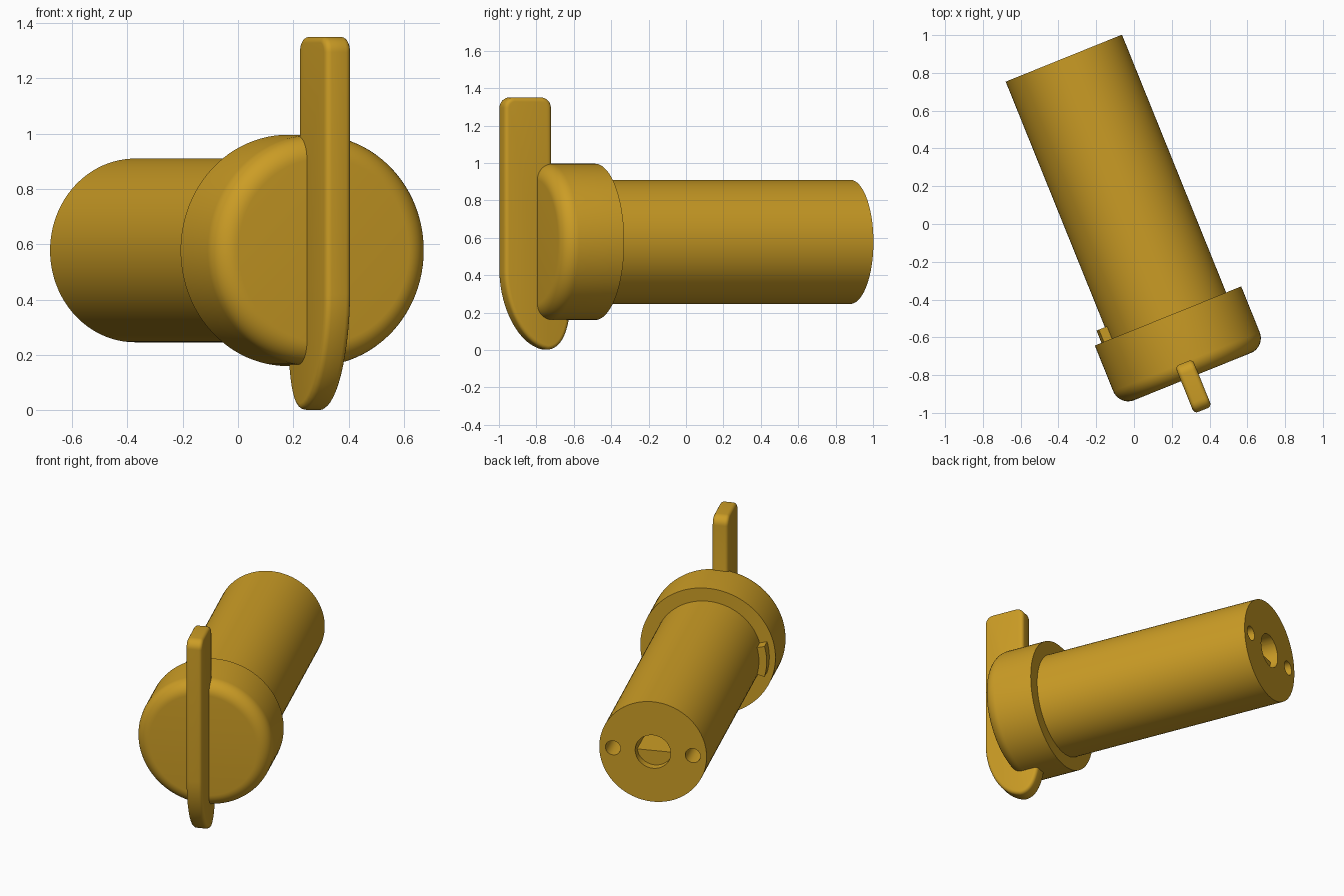
import bpy, bmesh, math
from mathutils import Matrix, Vector

if "Cube" in bpy.data.objects:
    bpy.data.objects.remove(bpy.data.objects["Cube"])

BRASS = bpy.data.materials.new("brass")
BRASS.diffuse_color = (0.60, 0.335, 0.0185, 1)
BRASS.use_nodes = True
BRASS.node_tree.nodes["Principled BSDF"].inputs["Base Color"].default_value = BRASS.diffuse_color

# Local frame: origin at the centre of the collar's rear face, -y runs forward along the barrel
FRAME = Matrix.Translation((0.18, -0.487, 0.578)) @ Matrix.Rotation(math.radians(22), 4, 'Z')


def add_object(name, bm):
    bmesh.ops.recalc_face_normals(bm, faces=bm.faces)
    mesh = bpy.data.meshes.new(name)
    bm.to_mesh(mesh)
    bm.free()
    mesh.materials.append(BRASS)
    ob = bpy.data.objects.new(name, mesh)
    bpy.context.collection.objects.link(ob)
    ob.matrix_world = FRAME
    return ob


def activate(ob):
    bpy.ops.object.select_all(action='DESELECT')
    ob.select_set(True)
    bpy.context.view_layer.objects.active = ob


def smooth(ob):
    activate(ob)
    bpy.ops.object.shade_smooth_by_angle(angle=math.radians(30))


def lathe(name, profile, steps=96, x=0.0):
    """Spin (radius, y) points around the y axis."""
    bm = bmesh.new()
    rings = []
    for r, y in profile:
        rings.append([bm.verts.new((x + r * math.cos(2 * math.pi * i / steps), y,
                                    r * math.sin(2 * math.pi * i / steps))) for i in range(steps)])
    for a, b in zip(rings, rings[1:]):
        for i in range(steps):
            j = (i + 1) % steps
            bm.faces.new((a[i], a[j], b[j], b[i]))
    bm.faces.new(rings[0])
    bm.faces.new(rings[-1])
    return add_object(name, bm)


def extrude(name, points, vec):
    bm = bmesh.new()
    face = bm.faces.new([bm.verts.new(p) for p in points])
    out = bmesh.ops.extrude_face_region(bm, geom=[face])
    bmesh.ops.translate(bm, vec=vec, verts=[v for v in out["geom"] if isinstance(v, bmesh.types.BMVert)])
    return add_object(name, bm)


def cut(ob, cutter):
    mod = ob.modifiers.new("cut", 'BOOLEAN')
    mod.operation, mod.solver, mod.object = 'DIFFERENCE', 'EXACT', cutter
    activate(ob)
    bpy.ops.object.modifier_apply(modifier=mod.name)
    bpy.data.objects.remove(cutter)


# Barrel with a central bore and two small pin holes in its rear end
REAR = 1.472
barrel = lathe("barrel", [(0.332, -0.05), (0.332, REAR)])
bpy.context.view_layer.update()
cut(barrel, lathe("bore_cutter", [(0.11, REAR - 0.6), (0.11, REAR + 0.1)], 48))
for side in (-1, 1):
    cut(barrel, lathe("pin_cutter", [(0.047, REAR - 0.2), (0.047, REAR + 0.1)], 32, side * 0.247))
smooth(barrel)

# Half-round tang recessed inside the bore
arc = [math.pi + math.pi * i / 24 for i in range(25)]
smooth(extrude("bore_tang", [(0.109 * math.cos(a), REAR - 0.59, -0.015 + 0.095 * math.sin(a)) for a in arc],
               Vector((0, 0.54, 0))))

# Collar with a rounded front rim
R, DEPTH, FILLET = 0.418, 0.346, 0.085
rim = [(R - FILLET + FILLET * math.cos(a), -(DEPTH - FILLET) - FILLET * math.sin(a))
       for a in (math.pi / 2 * i / 10 for i in range(11))]
smooth(lathe("collar", [(R, 0)] + rim))

# Locating key: curved block on the barrel behind the collar
spread = [math.pi + 0.27 * (i / 6 - 1) for i in range(13)]
key = [(0.38 * math.cos(a), 0.07, 0.38 * math.sin(a)) for a in spread]
key += [(0.31 * math.cos(a), 0.07, 0.31 * math.sin(a)) for a in reversed(spread)]
smooth(extrude("locating_key", key, Vector((0, -0.08, 0))))

# Thumb lever: outline of (forward distance, height above ground), swept back at the foot
FRONT, BACK, TOP, CORNER = 0.531, 0.261, 1.35, 0.055
outline = []
for cx, start in ((BACK + CORNER, math.pi), (FRONT - CORNER, math.pi / 2)):
    outline += [(cx + CORNER * math.cos(start - math.pi / 2 * i / 8),
                 TOP - CORNER + CORNER * math.sin(start - math.pi / 2 * i / 8)) for i in range(9)]


def bezier(p0, p1, p2, p3, n=14):
    return [tuple((1 - t) ** 3 * a + 3 * t * (1 - t) ** 2 * b + 3 * t * t * (1 - t) * c + t ** 3 * d
                  for a, b, c, d in zip(p0, p1, p2, p3)) for t in (i / n for i in range(n + 1))]


outline += bezier((FRONT, 0.42), (FRONT, 0.24), (0.43, 0.03), (0.285, 0.002))
outline += bezier((0.285, 0.002), (0.20, 0.0), (0.165, 0.10), (0.152, 0.20))[1:]
outline += [(0.20, 0.45), (BACK, 0.60)]
lever = extrude("thumb_lever", [(-0.065, -f, z - 0.578) for f, z in outline], Vector((0.1, 0, 0)))
bevel = lever.modifiers.new("soft_edges", 'BEVEL')
bevel.width, bevel.segments = 0.022, 4
bevel.limit_method, bevel.angle_limit = 'ANGLE', math.radians(50)
activate(lever)
bpy.ops.object.modifier_apply(modifier=bevel.name)
smooth(lever)
